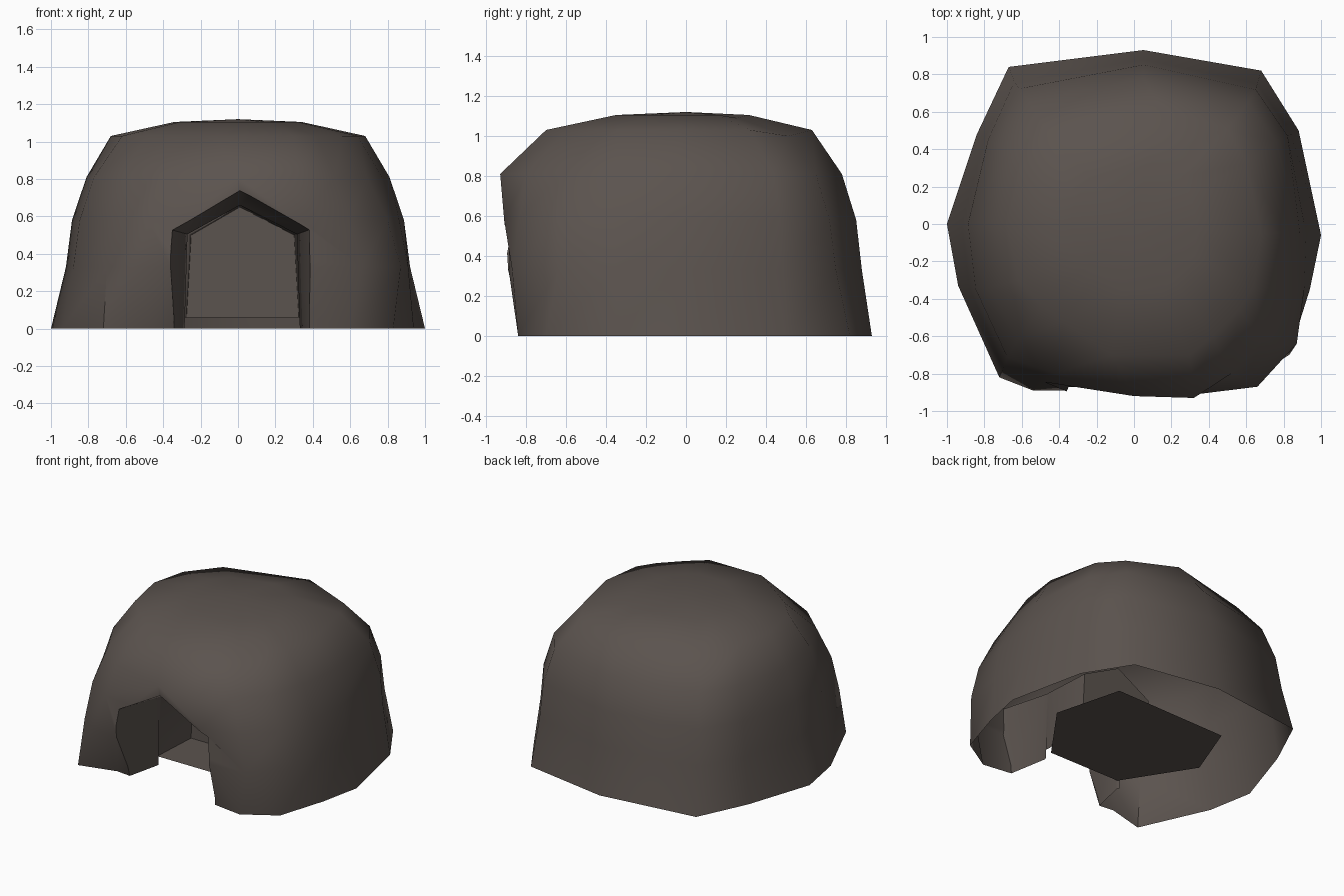
import bpy, bmesh

if "Cube" in bpy.data.objects:
    bpy.data.objects.remove(bpy.data.objects["Cube"])

rock = bpy.data.materials.new("dark brown rock")
rock.diffuse_color = (0.105, 0.087, 0.077, 1)
rock.use_nodes = True
rock.node_tree.nodes["Principled BSDF"].inputs["Base Color"].default_value = rock.diffuse_color


def add_object(name, bm):
    mesh = bpy.data.meshes.new(name)
    bm.to_mesh(mesh)
    bm.free()
    obj = bpy.data.objects.new(name, mesh)
    bpy.context.collection.objects.link(obj)
    mesh.materials.append(rock)
    return obj


def loft(name, rings, tip=None):
    """Closed solid through rings of 3D points, optionally ending in a tip."""
    bm = bmesh.new()
    rows = [[bm.verts.new(p) for p in ring] for ring in rings]
    n = len(rows[0])
    for a, b in zip(rows, rows[1:]):
        for i in range(n):
            j = (i + 1) % n
            bm.faces.new((a[i], a[j], b[j], b[i]))
    bm.faces.new(rows[0][::-1])
    if tip:
        t = bm.verts.new(tip)
        for i in range(n):
            bm.faces.new((rows[-1][i], rows[-1][(i + 1) % n], t))
    else:
        bm.faces.new(rows[-1])
    bmesh.ops.recalc_face_normals(bm, faces=bm.faces[:])
    return add_object(name, bm)


def at(z, pts, s=1.0):
    """Ring at height z; a third value on a point shifts it vertically."""
    return [(p[0] * s, p[1] * s, z + (p[2] if len(p) > 2 else 0) * s) for p in pts]


# Boulder outlines, counter-clockwise from the right side
ground = [(1, -.06), (.88, .5), (.68, .82), (.05, .93), (-.67, .84), (-.84, .48),
          (-1, 0), (-.94, -.33), (-.72, -.82), (-.45, -.75), (0, -.8), (.32, -.8),
          (.6, -.84), (.83, -.7), (.94, -.35)]
waist = [(.92, -.05), (.84, .48), (.66, .75), (.05, .88), (-.64, .76), (-.8, .46),
         (-.92, 0), (-.88, -.34), (-.7, -.77), (-.54, -.89), (0, -.89), (.35, -.89),
         (.66, -.87), (.87, -.64), (.91, -.35)]
shoulder = [(.81, -.05), (.76, .44), (.61, .65), (.05, .78), (-.56, .65), (-.72, .42),
            (-.81, 0), (-.77, -.34), (-.62, -.62), (-.42, -.8), (0, -.92), (.32, -.93),
            (.52, -.8), (.69, -.62), (.77, -.35)]
crown = [(.68, -.05), (.6, .32), (.5, .51, -.03), (.14, .63), (-.47, .5, -.02),
         (-.62, .25), (-.68, 0), (-.62, -.3), (-.49, -.44), (-.38, -.52), (-.12, -.7),
         (.3, -.7), (.42, -.6), (.56, -.46), (.64, -.34)]
# Slight bulge between waist and shoulder, except across the front
middle = []
for (ax, ay), (bx, by) in zip(waist, shoulder):
    s = .5 if ay < -.8 else .513
    middle.append(((ax + bx) * s, (ay + by) * s))
cave = loft("cave_rock", [at(0, ground), at(.33, waist), at(.58, middle),
                          at(.81, shoulder), at(1.03, crown), at(1.105, crown, .5)],
            (0, 0, 1.12))

# Gabled tunnel: a flared mouth open to the ground, then a short passage
tunnel = []
for y, left, right, wall, ridge, base in ((-1.0, -.38, .40, .535, .755, -.3),
                                          (-.52, -.27, .315, .505, .66, -.3),
                                          (-.50, -.27, .315, .505, .66, .06),
                                          (-.15, -.25, .30, .50, .65, .06)):
    tunnel.append([(left - .025, y, base), (left, y, wall), (.01, y, ridge),
                   (right, y, wall), (right + .025, y, base)])
cutter = loft("tunnel_cutter", tunnel)

# Carve the boulder
bpy.context.view_layer.objects.active = cave
cave.select_set(True)
mod = cave.modifiers.new("carve", 'BOOLEAN')
mod.operation = 'DIFFERENCE'
mod.solver = 'EXACT'
mod.object = cutter
bpy.ops.object.modifier_apply(modifier=mod.name)
bpy.data.objects.remove(cutter)

# Open underside, and open passage base where the floor slab lies
bm = bmesh.new()
bm.from_mesh(cave.data)
low = [f for f in bm.faces if all(abs(v.co.z) < .002 for v in f.verts)
       or all(abs(v.co.z - .06) < .002 for v in f.verts)
       or (max(v.co.z for v in f.verts) < .065 and abs(f.normal.y) > .9
           and f.calc_center_median().y > -.6 and f.calc_center_median().y < 0)]
bmesh.ops.delete(bm, geom=low, context='FACES')
bm.to_mesh(cave.data)
bm.free()
bpy.ops.object.shade_smooth_by_angle(angle=1.0)

# Thin six-sided floor, wider than the passage
bm = bmesh.new()
floor = [(.29, -.51), (.6, -.08), (.47, .41), (-.43, .39), (-.59, -.03), (-.285, -.51)]
bm.faces.new([bm.verts.new(p) for p in at(.06, floor)])
add_object("cave_floor", bm)
